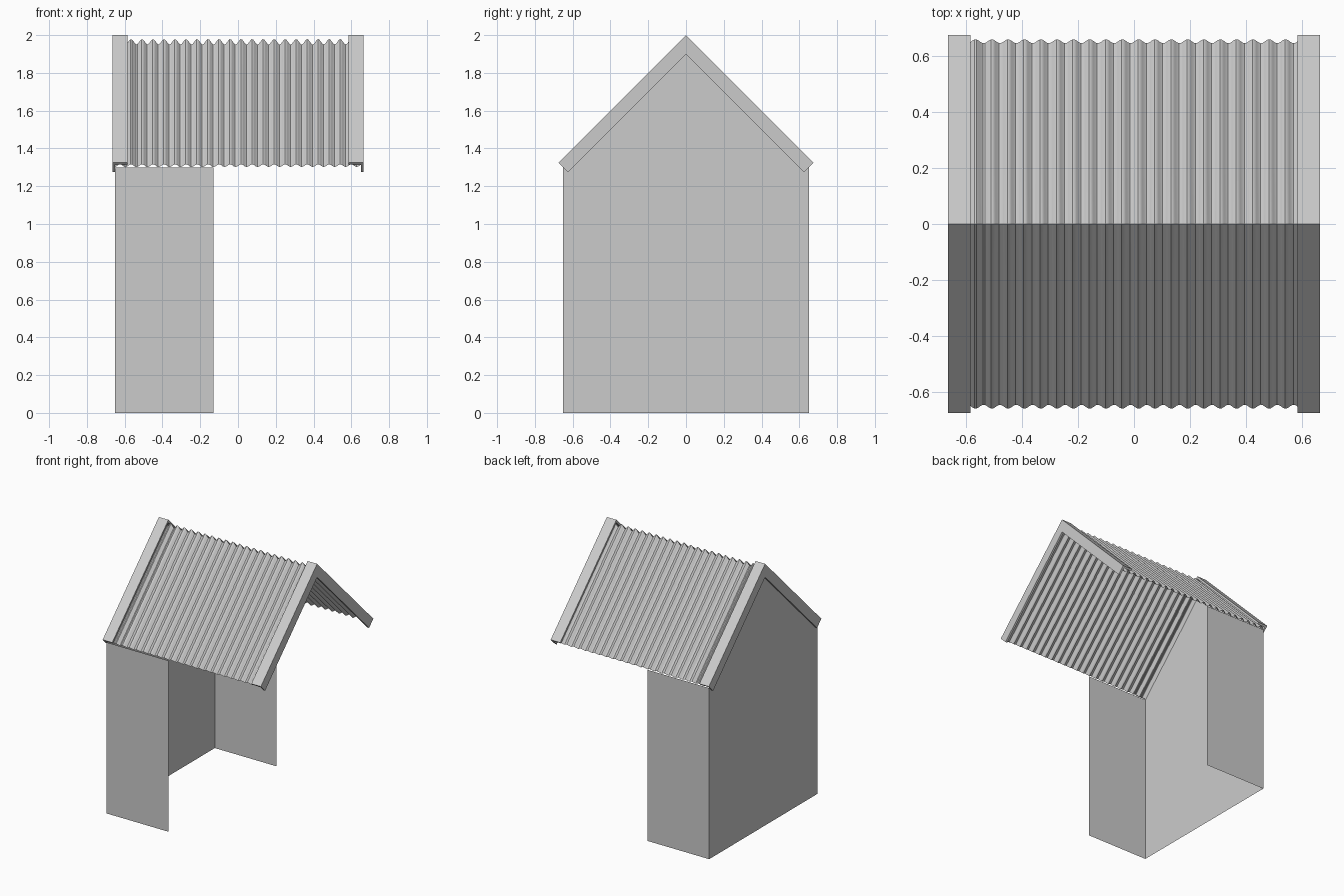
import bpy
import bmesh
import math

old = bpy.data.objects.get("Cube")
if old:
    bpy.data.objects.remove(old, do_unlink=True)

GREY = (0.6, 0.6, 0.6, 1)
grey = bpy.data.materials.new("light grey")
grey.use_nodes = True
grey.diffuse_color = GREY
grey.node_tree.nodes["Principled BSDF"].inputs["Base Color"].default_value = GREY

HALF = 0.65       # half width of the walls
TOP = 2.0         # outer ridge height
EAVE = 0.675      # outer eave distance
K = math.sqrt(0.5)


def finish(name, bm, smooth=False):
    bmesh.ops.remove_doubles(bm, verts=bm.verts, dist=1e-5)
    mesh = bpy.data.meshes.new(name)
    bm.to_mesh(mesh)
    bm.free()
    obj = bpy.data.objects.new(name, mesh)
    bpy.context.collection.objects.link(obj)
    mesh.materials.append(grey)
    if smooth:
        bpy.ops.object.select_all(action='DESELECT')
        bpy.context.view_layer.objects.active = obj
        obj.select_set(True)
        bpy.ops.object.shade_smooth_by_angle(angle=math.radians(35))
    return obj


def panel(name, points):
    bm = bmesh.new()
    bm.faces.new([bm.verts.new(p) for p in points])
    return finish(name, bm)


def roof_point(x, side, run, depth):
    """Point on a 45 degree slope, sunk square to it by depth."""
    run = max(run, depth * K)
    return (x, side * (run - depth * K), TOP - run - depth * K)


# Walls: one full gable and two short returns, all thin sheets
eave_z = TOP - 0.05 - HALF
panel("gable_wall", [(-HALF, HALF, 0), (-HALF, -HALF, 0), (-HALF, -HALF, eave_z),
                     (-HALF, 0, TOP - 0.05), (-HALF, HALF, eave_z)])
for name, y in (("front_wall", -HALF), ("back_wall", HALF)):
    pts = [(-HALF, y, 0), (-0.13, y, 0), (-0.13, y, eave_z), (-HALF, y, eave_z)]
    panel(name, pts if y < 0 else pts[::-1])

# Corrugated roof: an upper sheet lapping a lower one on each slope
PITCH, STEPS, PHASE = 0.0583, 8, -0.0125


def sheet(name, side, start, end, sink):
    bm = bmesh.new()
    count = round(2 * HALF / PITCH * STEPS)
    rows = []
    for i in range(count + 1):
        x = -HALF + 2 * HALF * i / count
        wave = 0.5 + 0.5 * math.cos(2 * math.pi * (x - PHASE) / PITCH)
        depth = 0.015 + 0.02 * wave + sink
        rows.append([bm.verts.new(roof_point(x, side, run, depth)) for run in (start, end)])
    for a, b in zip(rows, rows[1:]):
        quad = [a[0], a[1], b[1], b[0]]
        bm.faces.new(quad if side < 0 else quad[::-1])
    finish(name, bm, smooth=True)


for label, side in (("front", -1), ("back", 1)):
    sheet(label + "_upper_roof_sheet", side, 0, 0.22, 0)
    sheet(label + "_lower_roof_sheet", side, 0.2, 0.672, 0.002)

# Angle trims folded over both gable ends
OUT, IN, T, DROP = 0.665, 0.585, 0.015, 0.072
ANGLE = [(OUT, 0), (IN, 0), (IN, T), (OUT - T, T), (OUT - T, DROP), (OUT, DROP)]


def trim(name, end):
    bm = bmesh.new()
    stations = []
    for side, run in ((-1, EAVE), (1, 0), (1, EAVE)):
        stations.append([bm.verts.new(roof_point(end * x, side, run, d)) for x, d in ANGLE])
    n = len(ANGLE)
    for a, b in zip(stations, stations[1:]):
        for i in range(n):
            j = (i + 1) % n
            bm.faces.new((a[i], a[j], b[j], b[i]))
    bm.faces.new(stations[0])
    bm.faces.new(stations[-1][::-1])
    bmesh.ops.recalc_face_normals(bm, faces=bm.faces)
    finish(name, bm)


trim("right_gable_trim", -1)
trim("left_gable_trim", 1)
